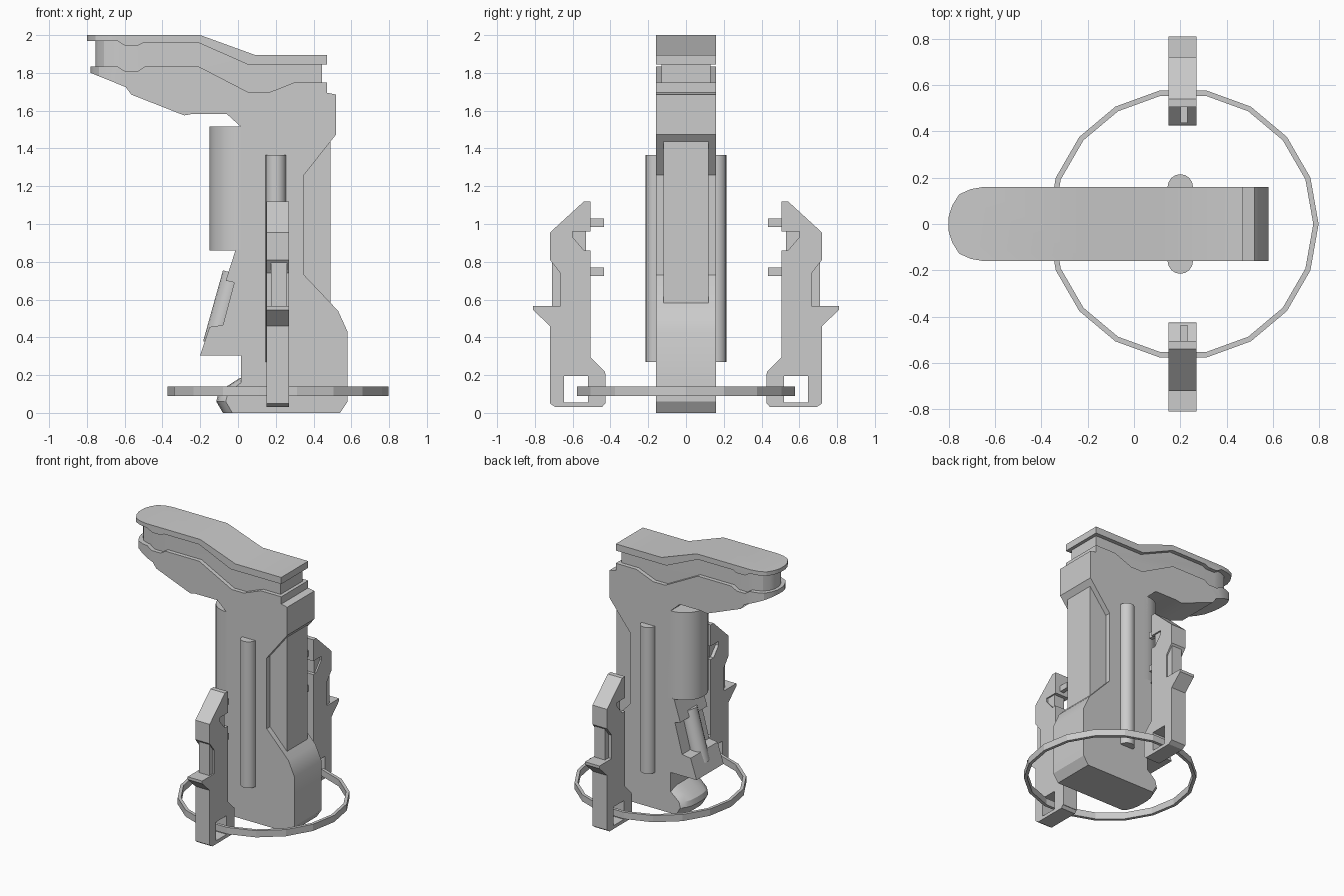
import bpy, bmesh, math
from mathutils import Vector, Matrix

if "Cube" in bpy.data.objects:
    bpy.data.objects.remove(bpy.data.objects["Cube"])


def make(name, verts, faces):
    bm = bmesh.new()
    vs = [bm.verts.new(v) for v in verts]
    for f in faces:
        bm.faces.new([vs[i] for i in f])
    bmesh.ops.recalc_face_normals(bm, faces=bm.faces)
    me = bpy.data.meshes.new(name)
    bm.to_mesh(me)
    bm.free()
    ob = bpy.data.objects.new(name, me)
    bpy.context.collection.objects.link(ob)
    return ob


def loft(name, loops):
    n = len(loops[0])
    faces = [tuple(range(n)), tuple(range((len(loops) - 1) * n, len(loops) * n))]
    for k in range(len(loops) - 1):
        for i in range(n):
            j = (i + 1) % n
            faces.append((k * n + i, k * n + j, (k + 1) * n + j, (k + 1) * n + i))
    return make(name, [v for l in loops for v in l], faces)


def prism(name, pts, lo, hi, axis):
    place = {'x': lambda a, b, t: (t, a, b),
             'y': lambda a, b, t: (a, t, b),
             'z': lambda a, b, t: (a, b, t)}[axis]
    return loft(name, [[place(a, b, t) for a, b in pts] for t in (lo, hi)])


def select(ob):
    bpy.ops.object.select_all(action='DESELECT')
    ob.select_set(True)
    bpy.context.view_layer.objects.active = ob


def smooth(ob):
    select(ob)
    bpy.ops.object.shade_smooth_by_angle(angle=math.radians(32))


def round_tip(ob, tip, hw):
    # trims the left end of a part to a rounded plan
    half = [(1, hw + .013), (tip + .20, hw + .013), (tip + .15, hw), (tip + .095, hw * .94),
            (tip + .045, hw * .80), (tip + .015, hw * .5), (tip, hw * .2)]
    pts = half + [(x, -y) for x, y in reversed(half)]
    cut = prism("tip_cutter", pts, -1, 3, 'z')
    cut.hide_render = True
    m = ob.modifiers.new("tip", 'BOOLEAN')
    m.operation, m.solver, m.object = 'INTERSECT', 'EXACT', cut
    select(ob)
    bpy.ops.object.modifier_apply(modifier=m.name)
    bpy.data.objects.remove(cut)
    smooth(ob)


def rod(name, a, b, r, n=16):
    a, b = Vector(a), Vector(b)
    q = (b - a).to_track_quat('Z', 'Y')
    ring = [q @ Vector((r * math.cos(2 * math.pi * i / n), r * math.sin(2 * math.pi * i / n), 0))
            for i in range(n)]
    smooth(loft(name, [[p + v for v in ring] for p in (a, b)]))


# main body with overhanging lower head
W = .16
body = prism("body", [
    (-.78, 1.835), (-.64, 1.835), (-.60, 1.81), (-.53, 1.81), (-.49, 1.835), (-.21, 1.835),
    (.06, 1.695), (.16, 1.695), (.30, 1.75), (.47, 1.75), (.47, 1.695), (.52, 1.685),
    (.52, 1.475), (.35, 1.26), (.35, .73), (.53, .54), (.58, .43), (.58, .06), (.54, 0),
    (.015, 0), (.015, 1.515), (-.06, 1.583), (-.24, 1.583), (-.285, 1.575), (-.565, 1.685),
    (-.595, 1.725), (-.78, 1.80)], -W, W, 'y')
round_tip(body, -.78, W)

# narrow neck and top cap of the head
neck = prism("head_neck", [(-.755, 1.81), (-.755, 1.98), (-.2, 1.98), (.08, 1.87), (.445, 1.87),
                           (.445, 1.72), (.05, 1.65), (-.2, 1.8), (-.62, 1.78)], -.13, .13, 'y')
round_tip(neck, -.755, .13)
cap = prism("head_cap", [(-.80, 2), (-.20, 2), (.09, 1.895), (.47, 1.895), (.47, 1.845),
                         (.05, 1.845), (-.21, 1.96), (-.50, 1.96), (-.53, 1.945),
                         (-.60, 1.945), (-.64, 1.97), (-.80, 1.97)], -W, W, 'y')
round_tip(cap, -.80, W)

# inset front panel
prism("front_panel", [(.30, .5), (.49, .5), (.49, 1.5), (.30, 1.5)], -.12, .12, 'y')

# rounded foot at the lower left
loops = []
for z, tip in ((0, -.08), (.06, -.115), (.10, -.105), (.14, -.06), (.185, .01)):
    half = [(.06, W), (min(tip + .05, .05), W), (tip + .025, .135), (tip + .007, .09), (tip, .04)]
    loops.append([(x, y, z) for x, y in half] + [(x, -y, z) for x, y in reversed(half)])
smooth(loft("foot", loops))

# half-round back column
arc = [(.015 - .165 * math.sin(math.pi * i / 16), W * math.cos(math.pi * i / 16)) for i in range(17)]
smooth(prism("back_column", [(.05, W)] + arc + [(.05, -W)], .86, 1.515, 'z'))

# back wedge with pocket and tilted rod
prism("back_wedge", [(.05, .865), (-.012, .865), (-.065, .70), (-.02, .69), (-.08, .465),
                     (-.15, .455), (-.20, .305), (.05, .305)], -W, W, 'y')
rod("back_tilted_rod", (-.017, 0, .737), (-.122, 0, .362), .065)

# side rods and clip brackets on both sides
clip = [(.505, 1.12), (.54, 1.12), (.72, .955), (.72, .81), (.665, .74), (.665, .565),
        (.81, .565), (.81, .545), (.72, .46), (.72, .05), (.69, .03), (.445, .03), (.425, .055),
        (.645, .055), (.645, .195), (.425, .195), (.43, .22), (.505, .295), (.505, .86),
        (.54, .86), (.60, .93), (.60, .96), (.505, .96)]
for s, side in ((-1, "front"), (1, "back")):
    rod(side + "_side_rod", (.2, s * W, .27), (.2, s * W, 1.365), .055)

    def piece(name, pts, c, h):
        prism(side + name, [(s * y, z) for y, z in pts], c - h, c + h, 'x')

    def block(name, y0, y1, z0, z1, c, h):
        piece(name, [(y0, z0), (y1, z0), (y1, z1), (y0, z1)], c, h)

    piece("_clip", clip, .21, .06)
    block("_clip_inner_wall", .425, .52, .05, .2, .21, .06)
    block("_clip_outer_panel", .62, .71, .55, .80, .217, .042)
    block("_clip_notch_filler", .53, .62, .85, .97, .217, .042)
    for k, z in enumerate((.725, .985)):
        block("_clip_peg_%d" % k, .435, .52, z, z + .045, .215, .015)

# base ring, 18 sides
sec = [(.562, .09), (.585, .09), (.585, .14), (.562, .14)]
N = 18
verts = [(.212 + r * math.cos(2 * math.pi * i / N), r * math.sin(2 * math.pi * i / N), z)
         for i in range(N) for r, z in sec]
faces = [(i * 4 + k, i * 4 + (k + 1) % 4, (i + 1) % N * 4 + (k + 1) % 4, (i + 1) % N * 4 + k)
         for i in range(N) for k in range(4)]
make("base_ring", verts, faces)
